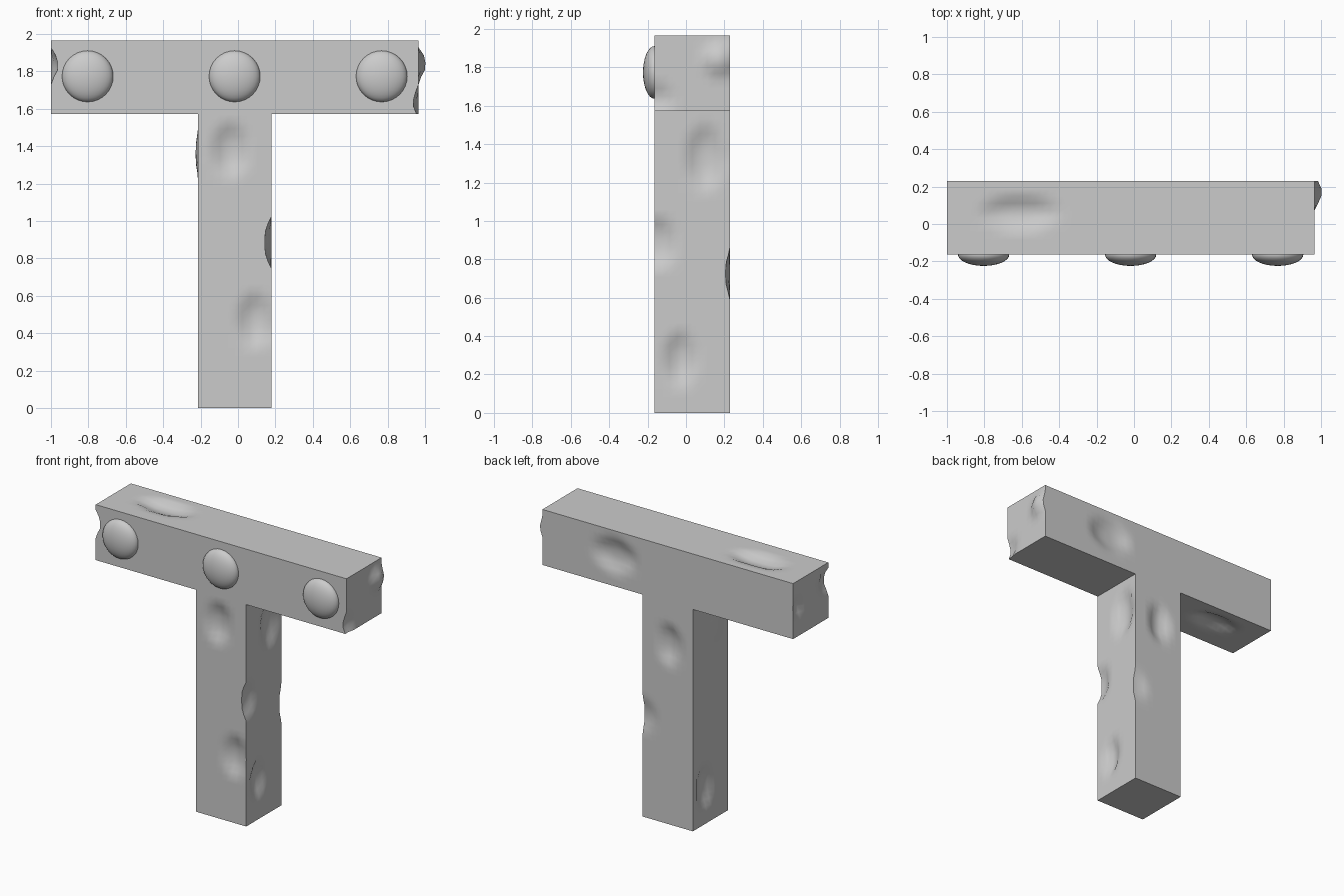
import bpy, bmesh, math
from mathutils import Vector

if "Cube" in bpy.data.objects:
    bpy.data.objects.remove(bpy.data.objects["Cube"])

U = 0.393                       # cube unit: bar is 5 long, post is 4 tall
ORIGIN = Vector((-1.0, -0.164, 0.0))
N = 10                          # surface divisions per unit
CELLS = {(i, 4) for i in range(5)} | {(2, k) for k in range(4)}


def patch(bm, corner, a, b):
    """Subdivided square patch, normal along a x b."""
    vs = [[bm.verts.new(corner + a * (i / N) + b * (j / N)) for j in range(N + 1)]
          for i in range(N + 1)]
    for i in range(N):
        for j in range(N):
            bm.faces.new((vs[i][j], vs[i + 1][j], vs[i + 1][j + 1], vs[i][j + 1]))


# Surface dents: axis, side, plane position, centre (other two axes), radii, depth
XL, XR, PL, PR = -1.0, -1 + 5 * U, -1 + 2 * U, -1 + 3 * U
YF, YB, ZT, ZB = -0.164, -0.164 + U, 5 * U, 4 * U
DENTS = [
    (1, -1, YF, (-0.04, 1.38), (0.10, 0.15), 0.035),   # post front
    (1, -1, YF, (0.09, 0.47), (0.09, 0.15), 0.035),
    (0, 1, PR, (-0.15, 0.885), (0.10, 0.14), 0.035),   # post right
    (0, 1, PR, (0.10, 1.33), (0.10, 0.18), 0.035),
    (0, 1, PR, (-0.03, 0.28), (0.08, 0.15), 0.035),
    (0, -1, PL, (0.09, 0.26), (0.10, 0.17), 0.035),    # post left
    (0, -1, PL, (-0.02, 1.36), (0.08, 0.12), -0.012),
    (1, 1, YB, (-0.03, 1.27), (0.09, 0.15), 0.035),    # post back
    (1, 1, YB, (0.18, 0.725), (0.10, 0.12), 0.022),
    (1, 1, YB, (0.40, 1.79), (0.18, 0.12), 0.035),     # bar back
    (2, 1, ZT, (-0.61, 0.06), (0.22, 0.09), 0.035),    # bar top
    (2, -1, ZB, (-0.64, 0.07), (0.20, 0.09), 0.035),   # bar underside
    (0, 1, XR, (0.17, 1.84), (0.08, 0.09), -0.037),    # bar ends
    (0, 1, XR, (-0.15, 1.635), (0.08, 0.08), 0.026),
    (0, -1, XL, (-0.15, 1.835), (0.09, 0.085), 0.035),
    (0, -1, XL, (0.17, 1.775), (0.06, 0.08), 0.025),
]

# T-shaped beam
bm = bmesh.new()
X, Y, Z = Vector((U, 0, 0)), Vector((0, U, 0)), Vector((0, 0, U))
for i, k in CELLS:
    c = ORIGIN + X * i + Z * k
    patch(bm, c, X, Z)
    patch(bm, c + Y, Z, X)
    if (i + 1, k) not in CELLS:
        patch(bm, c + X, Y, Z)
    if (i - 1, k) not in CELLS:
        patch(bm, c, Z, Y)
    if (i, k + 1) not in CELLS:
        patch(bm, c + Z, X, Y)
    if (i, k - 1) not in CELLS:
        patch(bm, c, Y, X)
bmesh.ops.remove_doubles(bm, verts=bm.verts, dist=0.001)
for v, p in [(v, v.co.copy()) for v in bm.verts]:
    for ax, side, plane, mid, rad, depth in DENTS:
        if abs(p[ax] - plane) > 0.001:
            continue
        q = [p[n] for n in range(3) if n != ax]
        d = math.hypot(*((q[n] - mid[n]) / rad[n] for n in range(2)))
        if d < 1:
            v.co[ax] -= side * depth * min(1, 1.15 * (1 - d * d))
me = bpy.data.meshes.new("t_beam")
bm.to_mesh(me)
bm.free()
beam = bpy.data.objects.new("t_beam", me)
bpy.context.collection.objects.link(beam)


def smooth(ob, angle):
    bpy.ops.object.select_all(action='DESELECT')
    ob.select_set(True)
    bpy.context.view_layer.objects.active = ob
    bpy.ops.object.shade_smooth_by_angle(angle=math.radians(angle))


smooth(beam, 50)

# Three flattened domes on the bar front
for n, x in enumerate((-0.804, -0.018, 0.768)):
    bpy.ops.mesh.primitive_uv_sphere_add(segments=32, ring_count=16, radius=1,
                                         location=(x, YF, 4.5 * U + 0.005))
    dome = bpy.context.object
    dome.name = f"dome_{n + 1}"
    dome.scale = (0.137, 0.06, 0.137)
    bpy.ops.object.transform_apply(location=False, rotation=False, scale=True)
    smooth(dome, 60)
